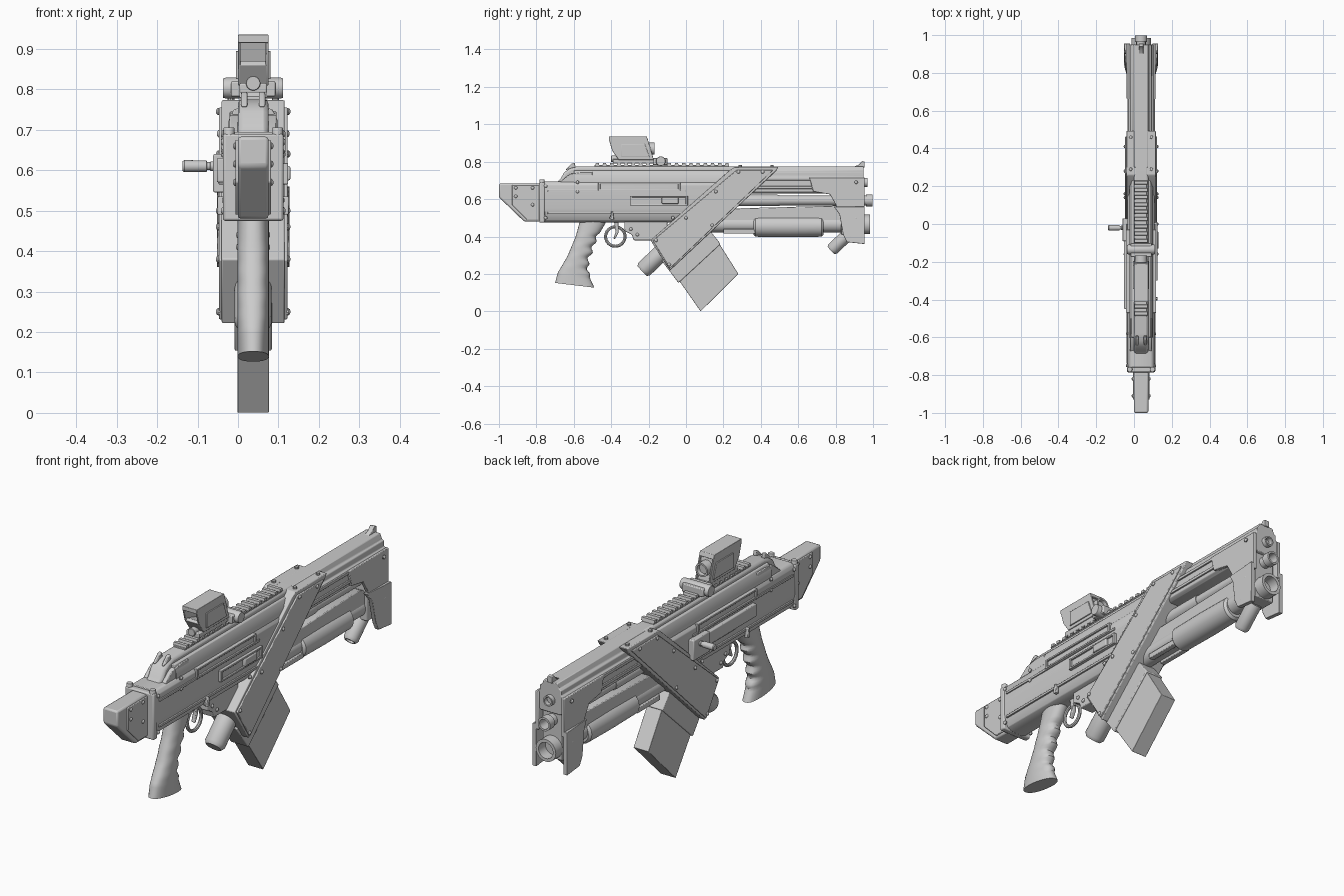
import bpy, bmesh, math
from mathutils import Vector

if "Cube" in bpy.data.objects:
    bpy.data.objects.remove(bpy.data.objects["Cube"])

CX = 0.0375  # centre plane of the body


def finish(bm, name, bevel=0.0, angle=35):
    bmesh.ops.recalc_face_normals(bm, faces=bm.faces)
    me = bpy.data.meshes.new(name)
    bm.to_mesh(me)
    bm.free()
    ob = bpy.data.objects.new(name, me)
    bpy.context.collection.objects.link(ob)
    if bevel:
        m = ob.modifiers.new("bevel", "BEVEL")
        m.width, m.segments, m.limit_method = bevel, 2, 'ANGLE'
    bpy.context.view_layer.objects.active = ob
    bpy.ops.object.select_all(action='DESELECT')
    ob.select_set(True)
    bpy.ops.object.shade_smooth_by_angle(angle=math.radians(angle))
    return ob


def loft(name, rings, bevel=0.0):
    bm = bmesh.new()
    vs = [[bm.verts.new(p) for p in r] for r in rings]
    n = len(vs[0])
    for a, b in zip(vs, vs[1:]):
        for i in range(n):
            bm.faces.new((a[i], a[(i + 1) % n], b[(i + 1) % n], b[i]))
    bm.faces.new(vs[0])
    bm.faces.new(vs[-1])
    return finish(bm, name, bevel)


def prism(name, pts, x0, x1, bevel=0.004):
    """side profile (y, z) extruded between two offsets from the centre plane"""
    return loft(name, [[(CX + x, y, z) for y, z in pts] for x in (x0, x1)], bevel)


def pair(name, pts, x0, x1, bevel=0.003):
    prism(name + "_right", pts, x0, x1, bevel)
    prism(name + "_left", pts, -x1, -x0, bevel)


def box(name, y0, y1, z0, z1, x0, x1, bevel=0.004):
    return prism(name, [(y0, z0), (y1, z0), (y1, z1), (y0, z1)], x0, x1, bevel)


def section(name, half, y0, y1, bevel=0.003):
    """mirrored cross-section (x, z) extruded along y"""
    pts = half + [(-x, z) for x, z in reversed(half)]
    return loft(name, [[(CX + x, y, z) for x, z in pts] for y in (y0, y1)], bevel)


def lathe(name, a, b, prof, seg=24):
    """turned part along a->b; prof lists (fraction of length, radius)"""
    a, b = Vector(a), Vector(b)
    d = b - a
    u = d.orthogonal().normalized()
    v = d.normalized().cross(u)
    t = [2 * math.pi * i / seg for i in range(seg)]
    return loft(name, [[a + d * f + (u * math.cos(k) + v * math.sin(k)) * r for k in t] for f, r in prof])


def rod(name, a, b, r, seg=24):
    return lathe(name, a, b, [(0, r * .93), (.04, r), (.96, r), (1, r * .93)], seg)


def barrel(name, z, y0, y1, r):
    n = r / (y1 - y0)
    lathe(name, (CX, y0, z), (CX, y1, z),
          [(0, r * .82), (1 - 1.1 * n, r * .82), (1 - 1.1 * n, r), (1, r), (1, r * .72), (1 - 2.5 * n, r * .7)])


def bolts(name, pts, x, r=0.009):
    for i, (y, z) in enumerate(pts):
        for s in (-1, 1):
            lathe(f"{name}_{i}_{'right' if s > 0 else 'left'}", (CX + s * (x - .004), y, z),
                  (CX + s * (x + .006), y, z), [(0, r), (.5, r), (.85, r * .7), (1, r * .3)], 10)


# butt stock and collar
prism("butt_stock", [(-1, .683), (-.78, .683), (-.78, .48), (-.865, .48), (-1, .61)], -.038, .038, .008)
pair("butt_side_plate", [(-.93, .675), (-.78, .675), (-.78, .49), (-.85, .49), (-.93, .57)], .03, .044)
box("stock_collar", -.785, -.755, .475, .69, -.075, .075, .006)
bolts("butt_bolt", [(-.91, .66), (-.91, .615), (-.82, .66), (-.82, .57)], .044)
for s in (-1, 1):
    rod(f"collar_pin_{s}", (CX + s * .06, -.77, .66), (CX + s * .06, -.77, .705), .014, 12)

# receiver: rounded lower half, stepped upper half, sloped top ridge
section("lower_receiver", [(.03, .475), (.052, .485), (.066, .51), (.072, .55), (.072, .64)], -.76, .12)
section("upper_receiver", [(.072, .6), (.072, .675), (.062, .69), (.05, .695)], -.76, .27)
section("receiver_shoulder", [(.062, .68), (.062, .72), (.048, .75), (.03, .755)], -.6, .4)
prism("top_ridge", [(-.70, .68), (-.67, .71), (-.65, .745), (-.62, .765), (-.58, .775), (.4, .775), (.4, .68)],
      -.038, .038, .012)
pair("rear_cheek_cover", [(-.69, .68), (-.62, .735), (-.56, .745), (-.5, .745), (-.5, .68)], .036, .058)
for z in (.64, .52):
    pair(f"receiver_rib_{int(z * 100)}", [(-.74, z), (0, z), (0, z + .012), (-.74, z + .012)], .068, .077, .002)
bolts("receiver_bolt", [(-.75, .67), (-.75, .5), (-.58, .69), (-.4, .5), (-.07, .5), (-.58, .64)], .074)
pair("selector", [(-.405, .49), (-.385, .49), (-.39, .535), (-.40, .535)], .07, .088)

# ejection port frames on both sides
for tag, y0, y1, z0, z1, d in (("upper", -.47, -.03, .645, .69, .08), ("lower", -.30, .01, .565, .618, .086)):
    for i, (a, b, c, e) in enumerate(((y0, y1, z1 - .009, z1), (y0, y1, z0, z0 + .009),
                                      (y0, y0 + .012, z0, z1), (y1 - .012, y1, z0, z1))):
        pair(f"{tag}_port_frame_{i}", [(a, c), (b, c), (b, e), (a, e)], .06, d, .002)
    pair(f"{tag}_port_cover", [(y0, z0), (y1, z0), (y1, z1), (y0, z1)], .055, d - .008, .002)
box("ejector_block", -.13, -.04, .575, .61, .07, .092)

# cocking slide and handle (left side)
box("cocking_rail", -.45, .03, .57, .63, -.09, -.06)
box("cocking_slide", -.09, .03, .545, .64, -.099, -.07)
lathe("cocking_handle", (-.05, -.02, .61), (-.137, -.02, .61),
      [(0, .012), (.2, .012), (.22, .010), (.3, .010), (.32, .014), (.95, .015), (1, .012)], 16)

# diagonal strap carrying the magazine well
prism("diagonal_strap", [(.26, .773), (.495, .773), (.48, .75), (-.085, .22), (-.19, .38), (.235, .755)],
      -.078, .078, .004)
pair("strap_side_plate", [(.27, .755), (.465, .755), (-.085, .23), (-.178, .378)], .07, .085, .003)
bolts("strap_bolt", [(.28, .745), (.41, .745), (.16, .64), (.0, .5), (-.09, .25), (-.16, .38), (.14, .46)], .086)
for i in range(4):
    x, y = CX + (.055 if i % 2 else -.055), (.29 if i < 2 else .46)
    rod(f"strap_top_bolt_{i}", (x, y, .768), (x, y, .782), .009, 10)

# magazine
prism("magazine_housing", [(.13, .43), (.185, .36), (-.04, .152), (-.13, .27)], -.046, .046)
prism("magazine", [(.16, .39), (.28, .2), (.078, 0), (-.055, .19)], -.039, .039, .002)
lathe("magazine_release_drum", (CX, -.12, .325), (CX, -.235, .215), [(0, .046), (.9, .046), (1, .036)])

# pistol grip with finger grooves
back = [(.49, -.565), (.40, -.59), (.29, -.635), (.2, -.685), (.14, -.70)]
front = [(.49, -.42), (.44, -.45), (.39, -.482), (.27, -.525), (.2, -.52), (.14, -.49)]


def lerp(table, z):
    for (z0, a), (z1, b) in zip(table, table[1:]):
        if z >= z1 - 1e-6:
            return a + (b - a) * (z0 - z) / (z0 - z1)


rings = []
for k in range(36):
    z = .49 - .35 * k / 35
    yb, yf = lerp(back, z), lerp(front, z)
    if .19 < z < .42:
        yf += .009 * math.sin((z - .19) / .23 * 8 * math.pi)
    ring = []
    for j in range(24):
        c, s = math.cos(j * math.pi / 12), math.sin(j * math.pi / 12)
        y = (yb + yf) / 2 + c * (yf - yb) / 2
        ring.append((CX + math.copysign(abs(s) ** .8, s) * .039, y, z - (y + .6) * .12 * k / 35))
    rings.append(ring)
loft("pistol_grip", rings)

# trigger group
bpy.ops.mesh.primitive_torus_add(major_radius=.052, minor_radius=.008, major_segments=32, minor_segments=8,
                                 location=(CX, -.378, .4), rotation=(0, math.pi / 2, 0))
bpy.context.object.name = "trigger_guard"
bpy.ops.object.shade_smooth_by_angle()
prism("trigger", [(-.385, .48), (-.36, .48), (-.362, .42), (-.38, .385), (-.388, .39), (-.376, .425)], -.01, .01)
prism("trigger_housing", [(-.33, .48), (-.1, .48), (-.1, .38), (-.28, .38), (-.29, .41), (-.33, .43)], -.035, .035)
bolts("trigger_bolt", [(-.295, .44), (-.26, .41)], .036)

# barrel shroud
section("barrel_shroud", [(.05, .63), (.066, .64), (.066, .715), (.056, .722), (.056, .745), (.045, .752),
                          (.036, .775)], .3, .95)
for z in (.655, .7):
    pair(f"shroud_rib_{int(z * 1000)}", [(.36, z), (.94, z), (.94, z + .014), (.36, z + .014)], .06, .073, .002)
pair("upper_cheek", [(.66, .715), (.955, .715), (.955, .535), (.82, .535), (.77, .625), (.68, .64)], .058, .076)
for s, side in ((1, "right"), (-1, "left")):  # flared muzzle cheeks
    outline = [(.79, .56), (.955, .56), (.955, .36), (.86, .37), (.84, .41), (.82, .52)]
    loft(f"muzzle_cheek_{side}",
         [[(CX + s * (d + .018 * min(1, max(0, (y - .77) / .07))), y, z) for y, z in outline] for d in (.052, .072)],
         .002)
box("muzzle_block", .83, .935, .41, .74, -.052, .052)
bolts("muzzle_bolt", [(.91, .69), (.91, .5), (.88, .4)], .084)

# three barrels, fore-end and pump sleeve
barrel("upper_barrel", .69, .8, .97, .024)
barrel("middle_barrel", .593, .05, .998, .032)
barrel("lower_barrel", .465, .1, .985, .052)
rod("barrel_sleeve", (CX, .1, .593), (CX, .5, .593), .031)
prism("fore_end_spine", [(.18, .51), (.25, .55), (.8, .565), (.85, .54), (.85, .45), (.18, .44)], -.036, .036)
lathe("pump_sleeve", (CX, .36, .455), (CX, .735, .455), [(0, .046), (.03, .056), (.5, .058), (.97, .056), (1, .046)], 32)
pair("fore_end_rail", [(.2, .415), (.37, .415), (.37, .44), (.2, .44)], .02, .045)
lathe("front_stub", (CX, .87, .415), (CX, .775, .325), [(0, .034), (.9, .034), (1, .026), (1, .02), (.93, .018)], 20)

# top rail and iron sights
box("rail_base", -.49, .23, .77, .782, -.03, .03, .002)
for i in range(19):
    y = -.485 + i * .0385
    prism(f"rail_tooth_{i}", [(y, .78), (y + .022, .78), (y + .019, .793), (y + .003, .793)], -.034, .034, 0)
for s in (-1, 1):
    prism(f"rear_sight_{s}", [(-.645, .755), (-.59, .77), (-.595, .795), (-.61, .79)], s * .022 - .008, s * .022 + .008)
prism("front_sight", [(.89, .77), (.955, .77), (.955, .8), (.94, .803), (.925, .785)], -.012, .012, .002)

# reflex optic
box("optic_base", -.39, -.12, .79, .815, -.034, .034)
pair("optic_side", [(-.413, .922), (-.205, .922), (-.172, .81), (-.36, .81), (-.395, .86)], .031, .038, .002)
pair("optic_side_panel", [(-.345, .895), (-.22, .895), (-.195, .825), (-.345, .825)], .036, .043, .002)
prism("optic_hood_top", [(-.413, .935), (-.21, .935), (-.203, .915), (-.413, .915)], -.038, .038, .002)
prism("optic_hood_floor", [(-.395, .86), (-.385, .87), (-.3, .845), (-.3, .81), (-.36, .81)], -.034, .034, .002)
prism("optic_screen_body", [(-.335, .92), (-.215, .92), (-.185, .81), (-.3, .81)], -.033, .033, .002)
lathe("optic_lens", (CX, -.21, .87), (CX, -.168, .87), [(0, .032), (1, .032), (1, .024), (.6, .022)])
box("clamp_block", -.175, -.1, .782, .82, -.055, .055)
rod("clamp_screw", (CX - .074, -.135, .803), (CX + .074, -.135, .803), .026, 20)
rod("optic_dial", (CX, -.40, .815), (CX, -.36, .815), .018, 20)
